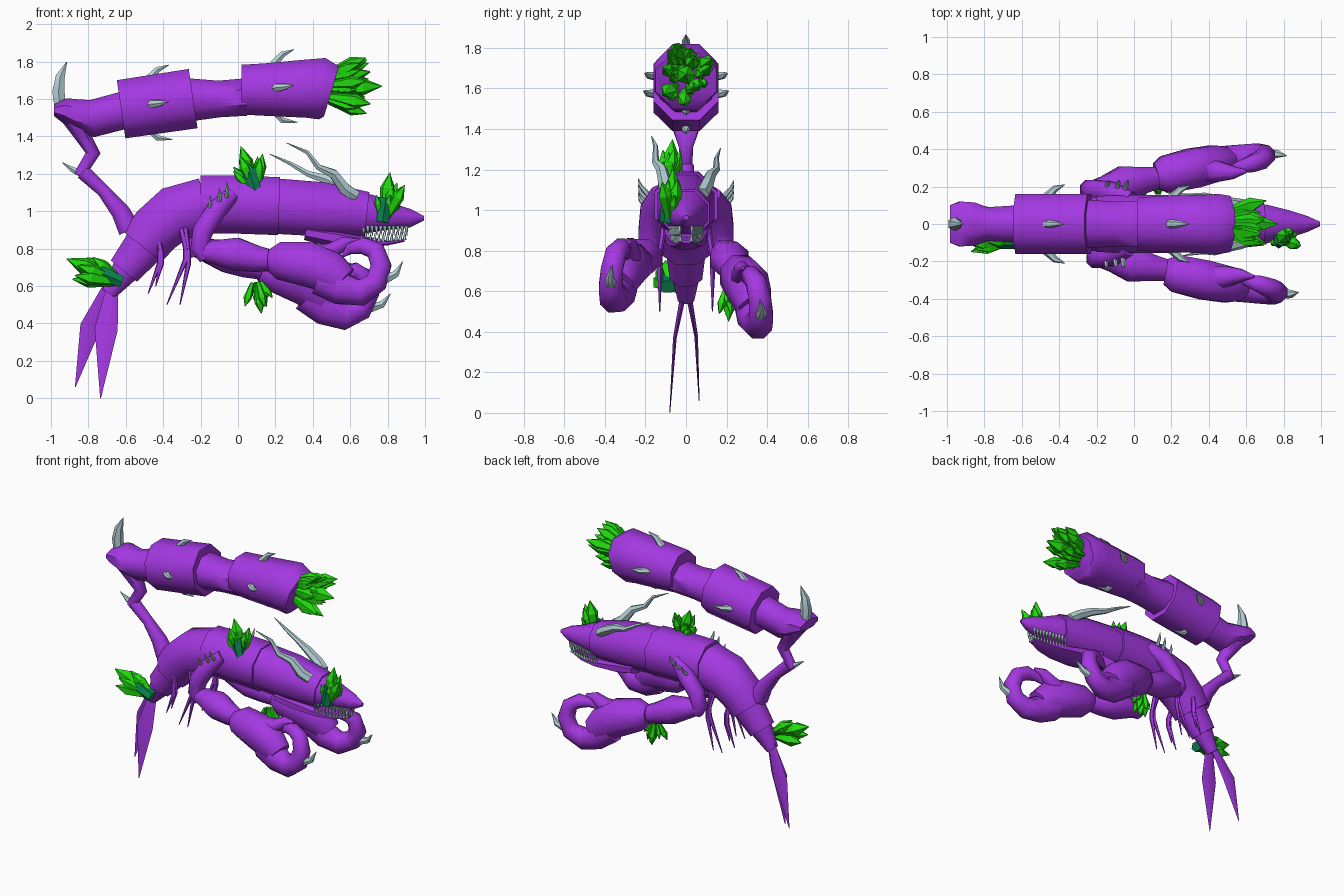
import bpy, bmesh, math, random
from mathutils import Vector

random.seed(4)


def mat(name, rgb):
    m = bpy.data.materials.new(name)
    m.diffuse_color = (*rgb, 1)
    return m


PURPLE = mat("purple shell", (0.37, 0.04, 0.76))
GREEN = mat("bright green crystal", (0.015, 0.72, 0.004))
TEAL = mat("dark green crystal root", (0.003, 0.22, 0.08))
BONE = mat("pale bone", (0.46, 0.64, 0.68))


def finish(name, bm, material):
    bmesh.ops.recalc_face_normals(bm, faces=bm.faces)
    me = bpy.data.meshes.new(name)
    bm.to_mesh(me)
    bm.free()
    me.materials.append(material)
    ob = bpy.data.objects.new(name, me)
    bpy.context.collection.objects.link(ob)
    return ob


def add_tube(bm, path, sides=8):
    """Loft rings along path; each entry is (x, y, z, half_width_y[, half_height])."""
    pts = [Vector(p[:3]) for p in path]
    flat = 1 / math.cos(math.pi / sides) if sides >= 8 else 1
    phase = math.pi / sides if sides >= 8 else 0
    rings = []
    for i, p in enumerate(path):
        t = (pts[min(i + 1, len(pts) - 1)] - pts[max(i - 1, 0)]).normalized()
        side = Vector((0, 1, 0))
        if abs(t.y) > 0.95:
            side = Vector((1, 0, 0))
        side = (side - t * t.dot(side)).normalized()
        up = t.cross(side)
        a, b = p[3] * flat, p[-1] * flat
        rings.append([bm.verts.new(pts[i] + side * a * math.cos(phase + k * math.tau / sides)
                                   + up * b * math.sin(phase + k * math.tau / sides))
                      for k in range(sides)])
    for r, q in zip(rings, rings[1:]):
        for k in range(sides):
            j = (k + 1) % sides
            bm.faces.new((r[k], r[j], q[j], q[k]))
    bm.faces.new(rings[0])
    bm.faces.new(rings[-1])


def tube(name, path, material=PURPLE, sides=8):
    bm = bmesh.new()
    add_tube(bm, path, sides)
    return finish(name, bm, material)


def spike(name, base, mid, tip, r):
    return tube(name, [(*base, r), (*mid, r * 0.7), (*tip, 0.002)], BONE, 6)


def cluster(name, base, aim, length, count, spread, root=0.03, thick=0.5, fat=0.17):
    """Fan of pointed crystals around aim; spread in y is reduced by thick."""
    bm = bmesh.new()
    aim = Vector(aim).normalized()
    for i in range(count):
        off = Vector([random.uniform(-1, 1) for _ in range(3)])
        off -= aim * off.dot(aim)
        off.y *= thick
        off *= min(1, 1 / off.length)
        d = (aim + off * spread).normalized()
        L = length * random.uniform(0.5, 0.85)
        if i == 0:
            off, d, L = off * 0, aim, length
        b = Vector(base) + off * root
        w = L * fat
        add_tube(bm, [(*b, w * 0.45), (*(b + d * L * 0.65), w), (*(b + d * L), 0.002)], 5)
    return finish(name, bm, GREEN)


# Body: overlapping shell segments
tube("front_shell", [(.2, 0, 1.027, .14, .148), (.45, 0, 1.01, .14, .145), (.69, 0, .985, .115, .118)])
tube("middle_shell", [(-.2, 0, 1.035, .15, .155), (.0, 0, 1.035, .155, .155), (.22, 0, 1.027, .155, .155)])
tube("rear_shell", [(-.17, 0, 1.03, .145, .15), (-.34, 0, .985, .145, .15),
                    (-.44, 0, .9, .135, .14), (-.51, 0, .81, .12, .13)])
tube("tail_shell_upper", [(-.48, 0, .84, .1, .115), (-.61, 0, .68, .08, .09)])
tube("tail_shell_lower", [(-.59, 0, .7, .07, .08), (-.69, 0, .56, .04, .04)])

# Tail fins
tube("tail_fin_right", [(-.67, -.01, .6, .015, .03), (-.705, -.055, .37, .009, .062), (-.735, -.08, .0, .002)], sides=4)
tube("tail_fin_left", [(-.69, .01, .6, .015, .03), (-.79, .05, .38, .009, .055), (-.87, .065, .06, .002)], sides=4)

# Head and open jaw
tube("upper_head", [(.64, 0, .99, .115, .115), (.72, 0, .985, .1, .1), (.82, 0, .972, .075, .07),
                    (.92, 0, .962, .045, .05), (.995, 0, .962, .012, .012)])
tube("lower_jaw", [(.36, 0, .885, .11, .04), (.5, 0, .86, .1, .05), (.68, 0, .835, .08, .03),
                   (.8, 0, .83, .055, .013), (.89, 0, .845, .025, .008)])
bm = bmesh.new()
for s in (-1, 1):
    for i in range(11):
        f = i / 10
        x, y, lift = .67 + .23 * f, s * (.08 - .05 * f), .012 * f * f
        add_tube(bm, [(x, y, .92, .012), (x + .004, y, .868, .001)], 5)
        add_tube(bm, [(x - .01, y * .9, .835 + lift, .011), (x - .006, y * .9, .885 + lift, .001)], 5)
finish("teeth", bm, BONE)

# Swept-back head horns, slightly wavy
for s, dx, dz in ((-1, 0, 0), (1, -.09, -.06)):
    tube("head_horn", [(.63, s * .08, 1.08, .035), (.57, s * .1, 1.12, .035),
                       (.51 + dx * .4, s * .12, 1.2 + dz * .5, .028),
                       (.43 + dx * .6, s * .15, 1.235 + dz * .6, .018),
                       (.37 + dx, s * .15, 1.315 + dz, .012), (.26 + dx, s * .17, 1.365 + dz, .002)], BONE, 6)

# Raised tail arm: stalk, knob, barrel segments
tube("stalk_lower", [(-.58, 0, .9, .06), (-.63, 0, 1.0, .05), (-.72, 0, 1.11, .035), (-.83, 0, 1.21, .04)])
tube("stalk_upper", [(-.85, 0, 1.19, .03), (-.775, 0, 1.31, .035, .04), (-.84, 0, 1.42, .07, .045), (-.91, 0, 1.52, .1, .05)])
tube("barrel_knob", [(-.985, 0, 1.54, .1, .03), (-.93, 0, 1.54, .12, .065), (-.86, 0, 1.515, .115, .085),
                     (-.78, 0, 1.495, .09, .1), (-.61, 0, 1.54, .1, .1)])
tube("barrel_rear", [(-.625, 0, 1.545, .16, .157), (-.24, 0, 1.602, .16, .16)])
tube("barrel_waist", [(-.26, 0, 1.595, .13, .115), (-.1, 0, 1.6, .12, .098), (.04, 0, 1.61, .125, .1)])
tube("barrel_front", [(.02, 0, 1.65, .14, .133), (.14, 0, 1.65, .15, .14),
                      (.36, 0, 1.655, .155, .155), (.45, 0, 1.655, .16, .165), (.5, 0, 1.64, .15, .14)])

# Spikes on the tail arm
spike("stalk_spike", (-.83, 0, 1.2), (-.88, 0, 1.22), (-.94, 0, 1.26), .025)
tube("sting_horn", [(-.95, 0, 1.55, .035), (-.96, 0, 1.64, .038), (-.95, 0, 1.72, .028), (-.915, 0, 1.8, .002)], BONE, 6)
for x, z, r in ((-.47, 1.572, .16), (.2, 1.66, .155)):
    for s in (-1, 1):
        spike("barrel_side_spike", (x, s * (r - .02), z), (x + .05, s * (r + .03), z + .005), (x + .1, s * (r + .05), z + .015), .026)
    spike("barrel_top_spike", (x - .01, 0, z + r - .03), (x + .04, 0, z + r + .025), (x + .1, 0, z + r + .05), .026)
    spike("barrel_bottom_spike", (x, 0, z - r + .03), (x + .04, 0, z - r - .02), (x + .12, 0, z - r - .03), .026)

# Crystal clusters
cluster("barrel_crystals", (.48, 0, 1.66), (1, 0, .03), .29, 26, .4, .08, .8)
for nm, base, aim, L in (("back", (.09, -.085, 1.12), (-.33, .08, 1), .24),
                         ("head", (.775, -.075, .96), (.15, .05, 1), .25),
                         ("tail", (-.64, -.08, .63), (-1, -.05, .42), .3)):
    cluster(nm + "_crystals", base, aim, L, 12, .5, .02)
    a, b = Vector(aim).normalized(), Vector(base)
    p, q = b - a * .02, b + a * .11
    tube(nm + "_crystal_root", [(p.x, p.y - .01, p.z, .045, .036), (q.x, q.y - .01, q.z, .04, .046)], TEAL, 6)
cluster("arm_crystals", (.1, .21, .62), (.15, 0, -1), .17, 11, .6, .03)

# Claw arms: the left one is pitched lower
for s, ang, side in ((-1, 0, "right"), (1, .18, "left")):
    c, n = math.cos(ang), math.sin(ang)

    def place(path):
        return [(-.1 + (p[0] + .1) * c + (p[2] - 1) * n, s * p[1],
                 1 - (p[0] + .1) * n + (p[2] - 1) * c, *p[3:]) for p in path]

    tube(side + "_upper_arm", place([(-.03, .13, 1.09, .04), (-.12, .17, 1.0, .055), (-.19, .18, .89, .055),
                                     (-.205, .185, .8, .05), (-.17, .185, .75, .04)]))
    tube(side + "_forearm", place([(-.2, .18, .785, .045), (-.12, .19, .78, .065), (-.01, .215, .77, .095, .088),
                                   (.1, .235, .745, .07), (.19, .25, .735, .055)]))
    tube(side + "_palm", place([(.17, .255, .735, .07, .06), (.225, .265, .735, .1, .1), (.38, .3, .715, .105, .12),
                                (.5, .325, .67, .095, .11), (.56, .335, .62, .075, .09)]))
    tube(side + "_big_pincer", place([(.44, .32, .64, .08, .09), (.55, .335, .585, .08, .085), (.66, .355, .565, .07),
                                      (.74, .37, .62, .06), (.765, .365, .71, .055, .055), (.735, .345, .79, .05),
                                      (.67, .32, .815, .045), (.6, .3, .8, .03), (.56, .29, .76, .008)]))
    tube(side + "_small_pincer", place([(.42, .29, .76, .065, .06), (.5, .28, .785, .055, .045), (.57, .275, .83, .035), (.64, .28, .845, .008)]))
    spike(side + "_claw_spike", *place([(.79, .37, .64), (.845, .375, .665), (.88, .365, .73)]), .03)
    # Small shoulder spikes
    for x, z in ((-.15, 1.03), (-.1, 1.07), (-.06, 1.1)):
        spike(side + "_shoulder_spike", *place([(x, .19, z - .02), (x + .003, .225, z + .02), (x, .235, z + .055)]), .014)
    # Thin walking legs
    for i, (a, b, d) in enumerate((((-.42, .8), (-.42, .72), (-.48, .56)), ((-.44, .85), (-.41, .72), (-.44, .6)),
                                   ((-.32, .92), (-.28, .74), (-.38, .5)), ((-.29, .92), (-.265, .72), (-.31, .5)))):
        y = s * .13
        tube(side + "_leg_%d" % i, [(a[0], s * .1, a[1] + .06, .016), (b[0], y, b[1] + .06, .014),
                                    (b[0], y, b[1], .015), (d[0], y, d[1], .003)], sides=5)

# Smooth rounded sides, keep facets sharp
bpy.ops.object.select_all(action='DESELECT')
for ob in bpy.context.collection.objects:
    if "crystal" not in ob.name:
        ob.select_set(True)
        bpy.context.view_layer.objects.active = ob
bpy.ops.object.shade_smooth_by_angle(angle=math.radians(50))
